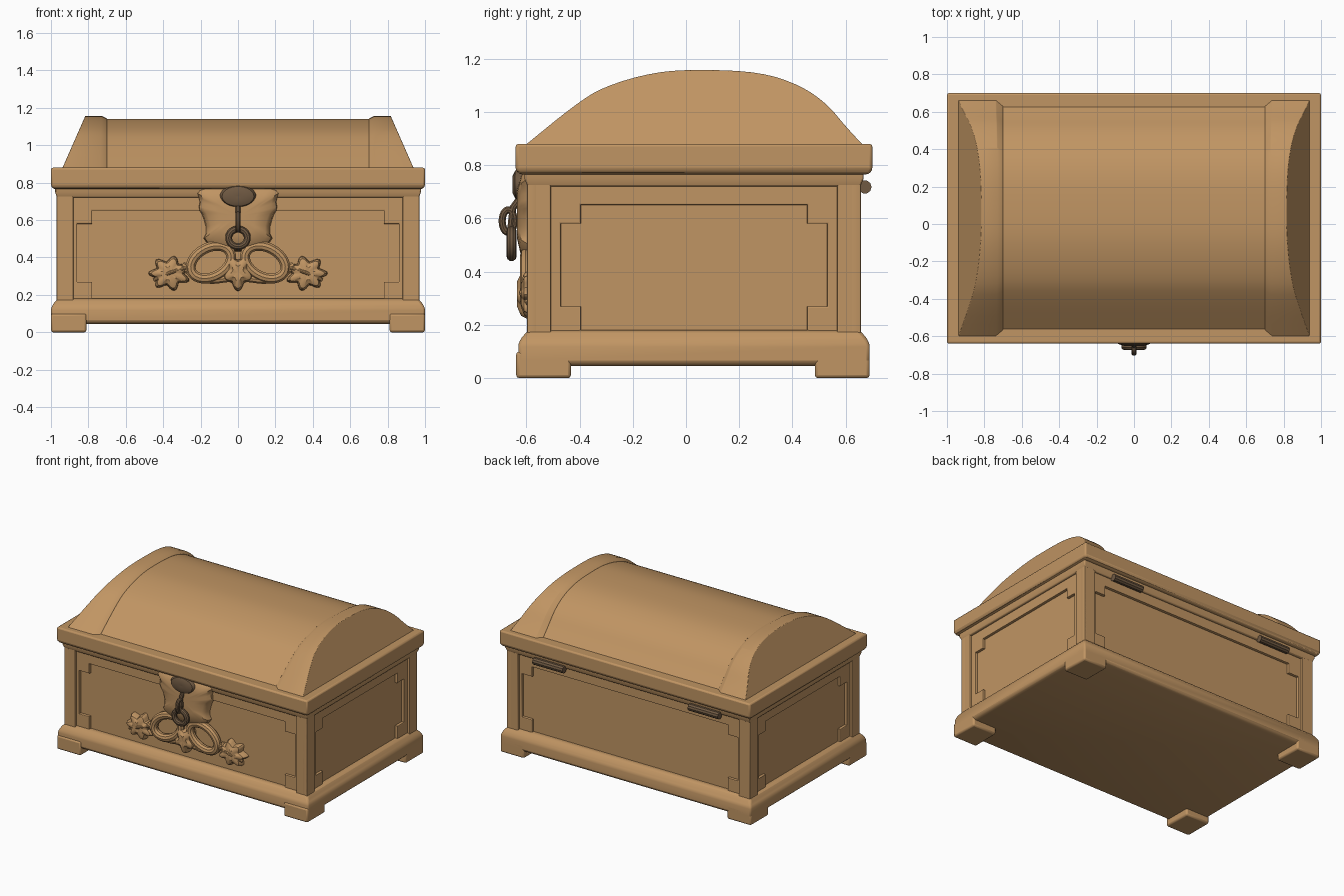
import bpy, bmesh, math
from mathutils import Matrix, Vector

if "Cube" in bpy.data.objects:
    bpy.data.objects.remove(bpy.data.objects["Cube"], do_unlink=True)


def material(name, rgb):
    m = bpy.data.materials.new(name)
    m.use_nodes = True
    m.diffuse_color = (*rgb, 1)
    m.node_tree.nodes["Principled BSDF"].inputs["Base Color"].default_value = (*rgb, 1)
    return m


WOOD = material("tan wood", (0.53, 0.30, 0.125))
IRON = material("dark iron", (0.16, 0.10, 0.055))
MID_Y = 0.03          # depth centre of the box itself
parts = []


def add(name, bm, mat=WOOD, bevel=0):
    bmesh.ops.recalc_face_normals(bm, faces=bm.faces)
    me = bpy.data.meshes.new(name)
    bm.to_mesh(me)
    bm.free()
    me.materials.append(mat)
    ob = bpy.data.objects.new(name, me)
    bpy.context.collection.objects.link(ob)
    if bevel:
        mod = ob.modifiers.new("soft edges", "BEVEL")
        mod.width, mod.segments, mod.limit_method = bevel, 2, "ANGLE"
    parts.append(ob)
    return ob


def loft(name, rings, mat=WOOD, bevel=0):
    """Join equal-length rings of points and cap both ends."""
    bm = bmesh.new()
    loops = [[bm.verts.new(p) for p in ring] for ring in rings]
    n = len(loops[0])
    for a, b in zip(loops, loops[1:]):
        for i in range(n):
            bm.faces.new((a[i], a[(i + 1) % n], b[(i + 1) % n], b[i]))
    bm.faces.new(loops[0])
    bm.faces.new(loops[-1])
    return add(name, bm, mat, bevel)


def rect(hx, hy, z, cx=0, cy=MID_Y):
    return [(cx + sx * hx, cy + sy * hy, z) for sx, sy in ((-1, -1), (1, -1), (1, 1), (-1, 1))]


def from_curve(name, splines, mat=WOOD, dims="2D", extrude=0, bevel=0, offset=0, closed=True):
    """Sweep or fill poly splines and keep the result as a mesh."""
    cu = bpy.data.curves.new(name, "CURVE")
    cu.dimensions, cu.extrude, cu.bevel_depth, cu.offset = dims, extrude, bevel, offset
    cu.bevel_resolution = 1 if dims == "2D" else 3
    cu.fill_mode = "BOTH" if dims == "2D" else "FULL"
    cu.use_fill_caps = dims == "3D"
    for pts in splines:
        sp = cu.splines.new("POLY")
        sp.points.add(len(pts) - 1)
        for point, p in zip(sp.points, pts):
            point.co = (*p, 0, 1) if len(p) == 2 else (*p, 1)
        sp.use_cyclic_u = closed
    tmp = bpy.data.objects.new(name + "_path", cu)
    bpy.context.collection.objects.link(tmp)
    bpy.context.view_layer.update()
    me = bpy.data.meshes.new_from_object(tmp.evaluated_get(bpy.context.evaluated_depsgraph_get()))
    bpy.data.objects.remove(tmp)
    me.name = name
    me.materials.clear()
    me.materials.append(mat)
    ob = bpy.data.objects.new(name, me)
    bpy.context.collection.objects.link(ob)
    parts.append(ob)
    return ob


def smooth(pts, rounds=2, closed=False):
    """Corner-cutting smoothing of a point list."""
    for _ in range(rounds):
        out = [] if closed else [pts[0]]
        pairs = list(zip(pts, pts[1:])) + ([(pts[-1], pts[0])] if closed else [])
        for a, b in pairs:
            a, b = Vector(a), Vector(b)
            out += [tuple(a.lerp(b, 0.25)), tuple(a.lerp(b, 0.75))]
        pts = out if closed else out + [pts[-1]]
    return pts


def relief(name, outline, centre, back, front, mat=WOOD):
    """Domed carving on the front: outline in x, z."""
    c = Vector(centre)
    rings = []
    for scale, depth in ((1, 0), (0.97, 0.5), (0.85, 0.8), (0.5, 1), (0.05, 0.95)):
        ring = [c.lerp(Vector(p), scale) for p in outline]
        rings.append([(p.x, back + (front - back) * depth, p.y) for p in ring])
    return loft(name, rings, mat)


# Base plinth, body core and lid rim
loft("base", [rect(0.98, 0.64, 0.045), rect(1, 0.66, 0.055), rect(1, 0.66, 0.13),
              rect(0.985, 0.645, 0.155), rect(0.965, 0.622, 0.18)], bevel=0.012)
loft("body", [rect(0.935, 0.592, 0.1), rect(0.935, 0.592, 0.8)])
loft("neck_moulding", [rect(0.968, 0.625, 0.72), rect(0.978, 0.637, 0.75), rect(0.978, 0.637, 0.8)], bevel=0.006)
loft("lid_rim", [rect(0.985, 0.655, 0.765), rect(1, 0.67, 0.78), rect(1, 0.67, 0.88)], bevel=0.014)

# Corner feet
for sx, side in ((-1, "right"), (1, "left")):
    for cy, end in ((-0.535, "front"), (0.587, "back")):
        loft(f"{end}_{side}_foot", [rect(0.095, 0.103, z, sx * 0.905, cy) for z in (0, 0.1)], bevel=0.012)

# Framed panels on the four walls
WALLS = {"front": (0, -1), "back": (0, 1), "left": (1, 0), "right": (-1, 0)}
for wall, (nx, ny) in WALLS.items():
    n = Vector((nx, ny, 0))
    up = Vector((0, 0, 1))
    half, dist = (0.97, 0.627) if ny else (0.627, 0.97)
    wide, narrow = (0.86, 0.78) if ny else (0.5, 0.425)
    low, step_low, step_high, high = 0.17, 0.27, 0.58, 0.65

    def box(h, z0, z1):
        return [(-h, z0), (h, z0), (h, z1), (-h, z1)]

    notched = [(narrow, low), (narrow, step_low), (wide, step_low),
               (wide, step_high), (narrow, step_high), (narrow, high)]
    notched += [(-x, z) for x, z in reversed(notched)]
    layers = (("corner_frame", box(half - 0.09, 0.17, 0.735), 0, 0.02),
              ("notched_frame", notched, 0.016, 0.015))
    for label, hole, inset, thick in layers:
        ob = from_curve(f"{wall}_{label}", [box(half - inset, 0.1, 0.76), hole],
                        extrude=thick - 0.006, bevel=0.006, offset=-0.006)
        m = Matrix((up.cross(n), up, n)).transposed().to_4x4()
        m.translation = Vector((0, MID_Y, 0)) + n * (dist - inset - thick)
        ob.data.transform(m)

# Arched lid: centre barrel between two raised end bands with sloping ends
ARCH = smooth([(-0.61, 0.87), (-0.42, 1.025), (-0.31, 1.095), (-0.12, 1.15), (0.05, 1.16),
               (0.28, 1.15), (0.43, 1.10), (0.53, 1.03), (0.6, 0.945), (0.67, 0.87)])
barrel = [(MID_Y + (y - MID_Y) * 0.945, 0.87 + (z - 0.87) * 0.945) for y, z in ARCH]
loft("lid_barrel", [[(x, y, z) for y, z in barrel] for x in (-0.75, 0.75)])
for s, side in ((-1, "right"), (1, "left")):
    inner = [(s * 0.70, MID_Y + (y - MID_Y) * 0.95, 0.87 + (z - 0.87) * 0.95) for y, z in ARCH]
    crest = [(s * (0.73 + 0.03 * (1.16 - z)), y, z) for y, z in ARCH]
    outer = [(s * (0.815 + 0.44 * (1.16 - z)), y, z) for y, z in ARCH]
    loft(f"{side}_lid_band", [inner, crest, outer], bevel=0.008)

# Carved lock plate and central leaf
half_plate = [(0, 0.785), (0.17, 0.785), (0.24, 0.765), (0.205, 0.71), (0.215, 0.66), (0.19, 0.63),
              (0.165, 0.54), (0.19, 0.49), (0.1, 0.44), (0, 0.43)]
plate = half_plate + [(-x, z) for x, z in reversed(half_plate[1:-1])]
relief("lock_plate", smooth(plate, 1, True), (0, 0.62), -0.56, -0.635)


def leaf(name, cx, cz, rx, rz, lobes, turn, front):
    outline = []
    for i in range(56):
        t = math.tau * i / 56
        r = 0.84 + 0.16 * math.cos(lobes * (t - turn))
        outline.append((cx + rx * r * math.cos(t), cz + rz * r * math.sin(t)))
    relief(name, outline, (cx, cz), -0.56, front)


leaf("centre_leaf", 0, 0.32, 0.085, 0.1, 5, -math.pi / 2, -0.635)

# Scroll loops, stalks and side leaves, mirrored
for s, side in ((-1, "right"), (1, "left")):
    tilt = -s * math.radians(28)
    loop = []
    for i in range(32):
        t = math.tau * i / 32
        u, v = 0.115 * math.cos(t), 0.078 * math.sin(t)
        loop.append((s * 0.145 + u * math.cos(tilt) - v * math.sin(tilt), -0.595,
                     0.375 + u * math.sin(tilt) + v * math.cos(tilt)))
    from_curve(f"{side}_scroll", [loop], dims="3D", bevel=0.028)
    stalk = smooth([(s * 0.05, -0.59, 0.29), (s * 0.16, -0.59, 0.275), (s * 0.24, -0.59, 0.31), (s * 0.3, -0.59, 0.36)])
    from_curve(f"{side}_stalk", [stalk], dims="3D", bevel=0.022, closed=False)
    leaf(f"{side}_leaf", s * 0.365, 0.315, 0.115, 0.095, 7, 0 if s > 0 else math.pi, -0.62)
    from_curve(f"{side}_leaf_vein", [[(s * 0.28, -0.605, 0.345), (s * 0.36, -0.618, 0.32), (s * 0.45, -0.59, 0.28)]],
               dims="3D", bevel=0.01, closed=False)


# Iron boss, hook, ring and rear hinges
def ellipse(rx, rz, cz):
    return [(rx * math.cos(math.tau * i / 32), cz + rz * math.sin(math.tau * i / 32)) for i in range(32)]


relief("lock_boss", ellipse(0.1, 0.062, 0.727), (0, 0.727), -0.6, -0.652, IRON)
hook = [(0, -0.668 + y * 0.7, z) for y, z in ellipse(0.032, 0.042, 0.59)]
from_curve("hook", [hook], IRON, "3D", bevel=0.014)
from_curve("hook_stem", [[(0, -0.62, 0.68), (0, -0.65, 0.64), (0, -0.66, 0.54)]], IRON, "3D", bevel=0.014, closed=False)
ring = [(x, -0.655, z) for x, z in ellipse(0.05, 0.047, 0.505)]
from_curve("pull_ring", [ring], IRON, "3D", bevel=0.019)
for s, side in ((-1, "right"), (1, "left")):
    bar = [(s * 0.62 + dx, 0.672, 0.718) for dx in (-0.12, 0.12)]
    from_curve(f"{side}_hinge", [bar], IRON, "3D", bevel=0.025, closed=False)

# Smooth shading with crisp edges
bpy.ops.object.select_all(action="DESELECT")
for ob in parts:
    ob.select_set(True)
bpy.context.view_layer.objects.active = parts[0]
bpy.ops.object.shade_smooth_by_angle(angle=math.radians(35))
